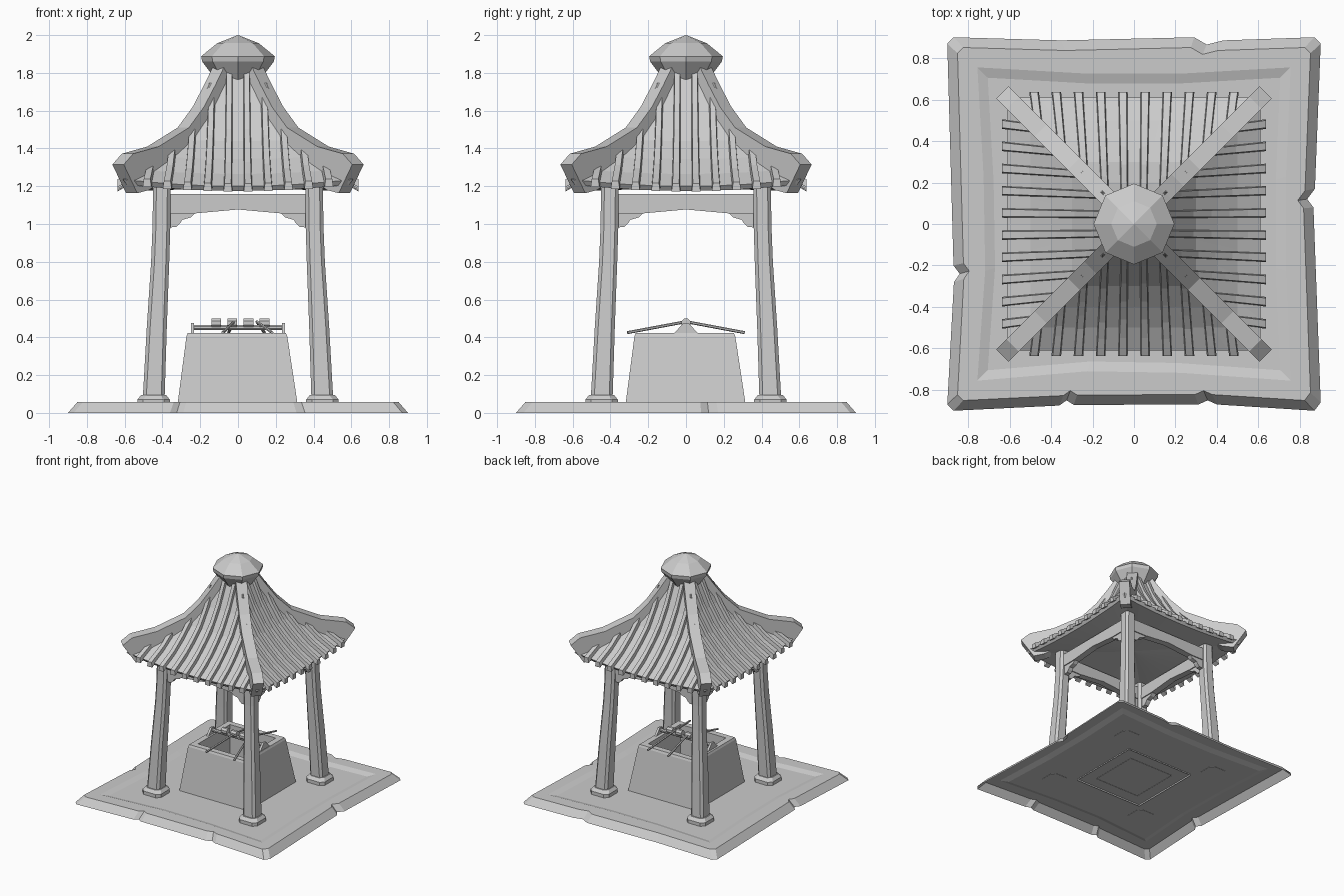
import bpy, bmesh, math
from mathutils import Vector, Matrix

if "Cube" in bpy.data.objects:
    bpy.data.objects.remove(bpy.data.objects["Cube"])


def finish(name, bm):
    bmesh.ops.remove_doubles(bm, verts=bm.verts, dist=0.0005)
    bmesh.ops.recalc_face_normals(bm, faces=bm.faces)
    me = bpy.data.meshes.new(name)
    bm.to_mesh(me)
    bm.free()
    ob = bpy.data.objects.new(name, me)
    bpy.context.collection.objects.link(ob)
    return ob


def loft(bm, rings, cap_start=True, cap_end=True):
    """Skin a series of closed rings with the same point count."""
    vs = [[bm.verts.new(p) for p in r] for r in rings]
    n = len(vs[0])
    for a, b in zip(vs, vs[1:]):
        for i in range(n):
            bm.faces.new((a[i], a[(i + 1) % n], b[(i + 1) % n], b[i]))
    if cap_start:
        bm.faces.new(vs[0][::-1])
    if cap_end:
        bm.faces.new(vs[-1])
    return vs


def part(name, rings, turn=0, **caps):
    bm = bmesh.new()
    loft(bm, rings, **caps)
    bm.transform(Matrix.Rotation(turn * math.pi / 2, 4, 'Z'))
    return finish(name, bm)


def square(cx, cy, h, cut, z):
    c = h - cut
    pts = [(h, -c), (h, c), (c, h), (-c, h), (-h, c), (-h, -c), (-c, -h), (c, -h)]
    return [(cx + x, cy + y, z) for x, y in pts]


def lerp(table, d):
    for (a, za), (b, zb) in zip(table, table[1:]):
        if d <= b:
            return za + (zb - za) * (d - a) / (b - a)
    (a, za), (b, zb) = table[-2:]
    return za + (zb - za) * (d - a) / (b - a)


def rod(name, a, b, r, sides=6):
    a, b = Vector(a), Vector(b)
    q = (b - a).to_track_quat('Z', 'Y')
    ring = [q @ Vector((r * math.cos((i + .5) * math.tau / sides),
                        r * math.sin((i + .5) * math.tau / sides), 0)) for i in range(sides)]
    return part(name, [[a + p for p in ring], [b + p for p in ring]])


# stone slab: worn outline with chips, sloped rim, recessed middle
outline = [(-.87, .9), (-.35, .885), (.29, .9), (.35, .865), (.43, .885), (.87, .9),
           (.9, .87), (.872, .17), (.835, .12), (.865, .08), (.9, -.86), (.87, -.9),
           (.4, -.87), (.355, -.85), (.31, -.87), (-.29, -.872), (-.325, -.85), (-.36, -.875),
           (-.87, -.9), (-.9, -.87), (-.868, -.28), (-.84, -.24), (-.87, -.2), (-.9, .87)]
bm = bmesh.new()
rim = loft(bm, [[(x, y, 0) for x, y in outline],
                [(x * .945, y * .945, .057) for x, y in outline]], False, False)
worn = [(1, 1), (.3, .96), (-.3, .96), (-1, 1), (-.96, .3), (-.95, -.3),
        (-1, -1), (-.3, -.94), (.3, -.95), (1, -1), (.97, -.3), (.97, .3)]
step = loft(bm, [[(x * .755, y * .755, .057) for x, y in worn],
                 [(x * .705, y * .705, .042) for x, y in worn]], False, True)
loops = [bm.edges.get((r[i], r[(i + 1) % len(r)])) for r in (rim[1], step[0]) for i in range(len(r))]
bmesh.ops.triangle_fill(bm, edges=loops, use_beauty=True, normal=(0, 0, 1))
finish("stone_slab", bm)

# pillars with feet
for sx in (-1, 1):
    for sy in (-1, 1):
        part("pillar", [square(sx * c, sy * c, h, .018, z) for c, h, z in
                        [(.447, .058, .06), (.43, .053, .45), (.412, .048, .8),
                         (.405, .047, 1.0), (.403, .047, 1.2)]])
        part("pillar_foot", [square(sx * .447, sy * .447, h, .03, z) for h, z in
                             [(.086, .04), (.086, .07), (.066, .095)]])

# beams and carved brackets between the pillars
beam = [(-.38, 1.16), (.38, 1.16), (.38, 1.055), (.24, 1.055), (0, 1.077), (-.24, 1.055), (-.38, 1.055)]
bracket = [(.38, .98), (.325, .985), (.305, 1.005), (.295, 1.022), (.25, 1.035), (.225, 1.06), (.38, 1.06)]
for k in range(4):
    part("beam", [[(x, y, z) for x, z in beam] for y in (-.43, -.375)], k)
    for s in (-1, 1):
        part("bracket", [[(s * x, y, z) for x, z in bracket] for y in (-.422, -.383)], k)

# roof shell: flat ceiling, eave edge, then concave slope
slope = [(.1, 1.80), (.2, 1.59), (.3, 1.44), (.4, 1.345), (.5, 1.265), (.61, 1.20)]


def lift(d, u):
    return .036 * min(1, abs(u) / .6) ** 2 * min(1, d / .6)


bm = bmesh.new()
rows = [(0, 1.19), (.59, 1.175)] + slope[::-1] + [(0, 1.82)]
for k in range(4):
    rot = Matrix.Rotation(k * math.pi / 2, 3, 'Z')
    grid = [[bm.verts.new(rot @ Vector((d * t / 4, -d, z + lift(d, d * t / 4))))
             for t in range(-4, 5)] for d, z in rows]
    for a, b in zip(grid, grid[1:]):
        for i in range(8):
            bm.faces.new((a[i], a[i + 1], b[i + 1], b[i]))
finish("roof_shell", bm)

# roof battens, running up to the hips
for k in range(4):
    for j in range(10):
        u0 = (j - 4.5) * .106
        end = max(.11, abs(u0) * .93)
        rings = []
        for i in range(7):
            d = .637 + (end - .637) * i / 6
            u = u0 * (.84 + .16 * d / .6)
            w = .017 + .006 * d / .6
            z = lerp(slope, d) + lift(d, u)
            h = .03 + .05 * max(0, .5 - d)
            rings.append([(u - w, -d, z - .012), (u + w, -d, z - .012),
                          (u + w * .75, -d, z + h), (u - w * .75, -d, z + h)])
        part("roof_batten", rings, k)

# hip ridges: top and bottom stations along the diagonal
hips = [(.09, 1.86, .06, 1.70), (.15, 1.735, .10, 1.60), (.21, 1.62, .16, 1.49),
        (.29, 1.51, .24, 1.37), (.45, 1.41, .41, 1.25), (.585, 1.372, .50, 1.18),
        (.635, 1.315, .563, 1.163)]
for k in range(4):
    part("hip_ridge", [[(a + .03, a - .03, za), (a - .03, a + .03, za),
                        (b - .03, b + .03, zb), (b + .03, b - .03, zb)]
                       for a, za, b, zb in hips], k)

# faceted finial
part("finial", [[(r * math.cos(i * math.pi / 4), r * math.sin(i * math.pi / 4), z) for i in range(8)]
                for r, z in [(.06, 1.70), (.115, 1.76), (.19, 1.86), (.195, 1.888),
                             (.11, 1.957), (.001, 2.0)]])

# well box, open at the top
part("well_box", [[(sx * h + o, sy * h + o, z) for sx, sy in ((1, -1), (1, 1), (-1, 1), (-1, -1))]
                  for h, z, o in [(.32, .03, -.002), (.267, .405, -.006), (.26, .422, -.006),
                                  (.212, .422, -.006), (.212, .04, -.006)]],
     cap_start=False, cap_end=False)

# winch on top: axle, end supports, rope drums and handles
rod("winch_axle", (-.25, 0, .452), (.25, 0, .452), .014, 8)
support = [(-.065, .42), (.065, .42), (.05, .435), (.015, .475), (-.015, .475), (-.05, .435)]
for s in (-1, 1):
    part("winch_support", [[(s * x, y, z) for y, z in support] for x in (.232, .25)])
for x in (-.115, -.03, .055, .14):
    rod("rope_drum", (x - .026, 0, .476), (x + .026, 0, .476), .026, 8)
for a, b in (((-.02, 0, .483), (-.08, -.31, .425)), ((.10, 0, .483), (.18, -.31, .425)),
             ((-.02, 0, .483), (-.05, .31, .425)), ((.10, 0, .483), (.14, .31, .425))):
    rod("winch_handle", a, b, .008)
